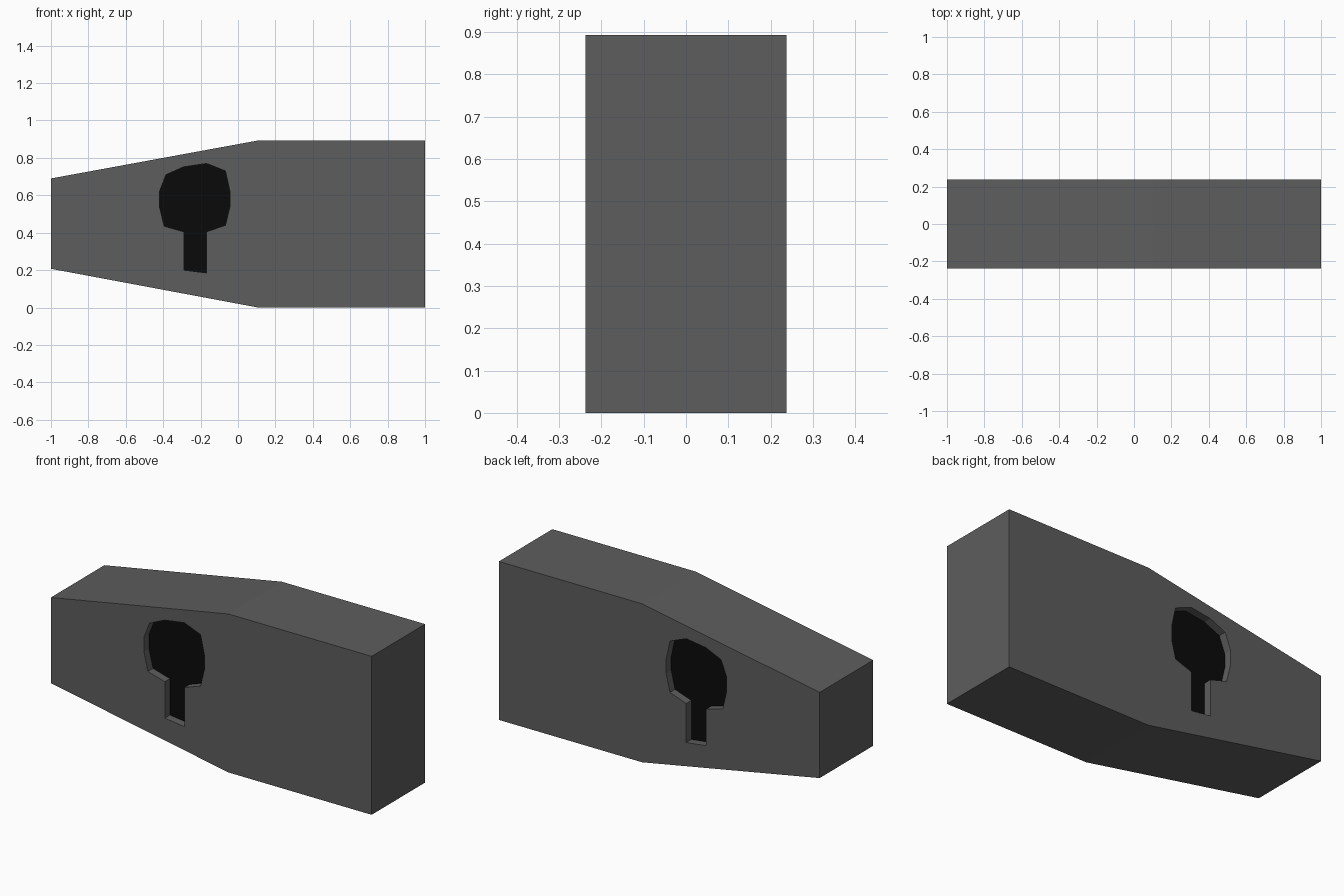
import bpy, bmesh

if "Cube" in bpy.data.objects:
    bpy.data.objects.remove(bpy.data.objects["Cube"])

HALF = 0.238      # half thickness of the block
DEPTH = 0.045     # keyhole recess depth


def material(name, rgb):
    m = bpy.data.materials.new(name)
    m.diffuse_color = (*rgb, 1)
    m.use_nodes = True
    m.node_tree.nodes["Principled BSDF"].inputs["Base Color"].default_value = m.diffuse_color
    return m


def add_prism(bm, profile, y0, y1, cap_mat=0):
    """Extrude an x/z profile from y0 to y1; both caps get cap_mat."""
    ends = [[bm.verts.new((x, y, z)) for x, z in profile] for y in (y0, y1)]
    for ring in ends:
        bm.faces.new(ring).material_index = cap_mat
    n = len(profile)
    for i in range(n):
        j = (i + 1) % n
        bm.faces.new((ends[0][i], ends[0][j], ends[1][j], ends[1][i]))


def make_object(name, bm, mats):
    bmesh.ops.recalc_face_normals(bm, faces=bm.faces[:])
    me = bpy.data.meshes.new(name)
    bm.to_mesh(me)
    bm.free()
    for m in mats:
        me.materials.append(m)
    ob = bpy.data.objects.new(name, me)
    bpy.context.collection.objects.link(ob)
    return ob


mats = [material("dark_grey", (0.11, 0.11, 0.11)),
        material("black", (0.003, 0.003, 0.003))]

# Tapered block
bm = bmesh.new()
add_prism(bm, [(-1, 0.207), (0.107, 0), (1, 0), (1, 0.893),
               (0.107, 0.893), (-1, 0.69)], -HALF, HALF)
block = make_object("tapered_block", bm, mats)

# Keyhole recesses, front and back, with black floors
keyhole = [(-0.42, 0.62), (-0.385, 0.71), (-0.29, 0.752), (-0.168, 0.77),
           (-0.067, 0.73), (-0.043, 0.62), (-0.043, 0.54), (-0.067, 0.44),
           (-0.168, 0.405), (-0.168, 0.185), (-0.29, 0.2), (-0.29, 0.405),
           (-0.395, 0.435), (-0.42, 0.54)]
bm = bmesh.new()
for side in (-1, 1):
    add_prism(bm, keyhole, side * (HALF - DEPTH), side * (HALF + 0.1), 1)
cutter = make_object("keyhole_cutter", bm, mats)
cutter.hide_render = True

cut = block.modifiers.new("keyholes", 'BOOLEAN')
cut.operation = 'DIFFERENCE'
cut.solver = 'EXACT'
cut.object = cutter

# Apply the cut and drop the cutter
bpy.context.view_layer.objects.active = block
block.select_set(True)
bpy.ops.object.modifier_apply(modifier=cut.name)
bpy.data.objects.remove(cutter)
